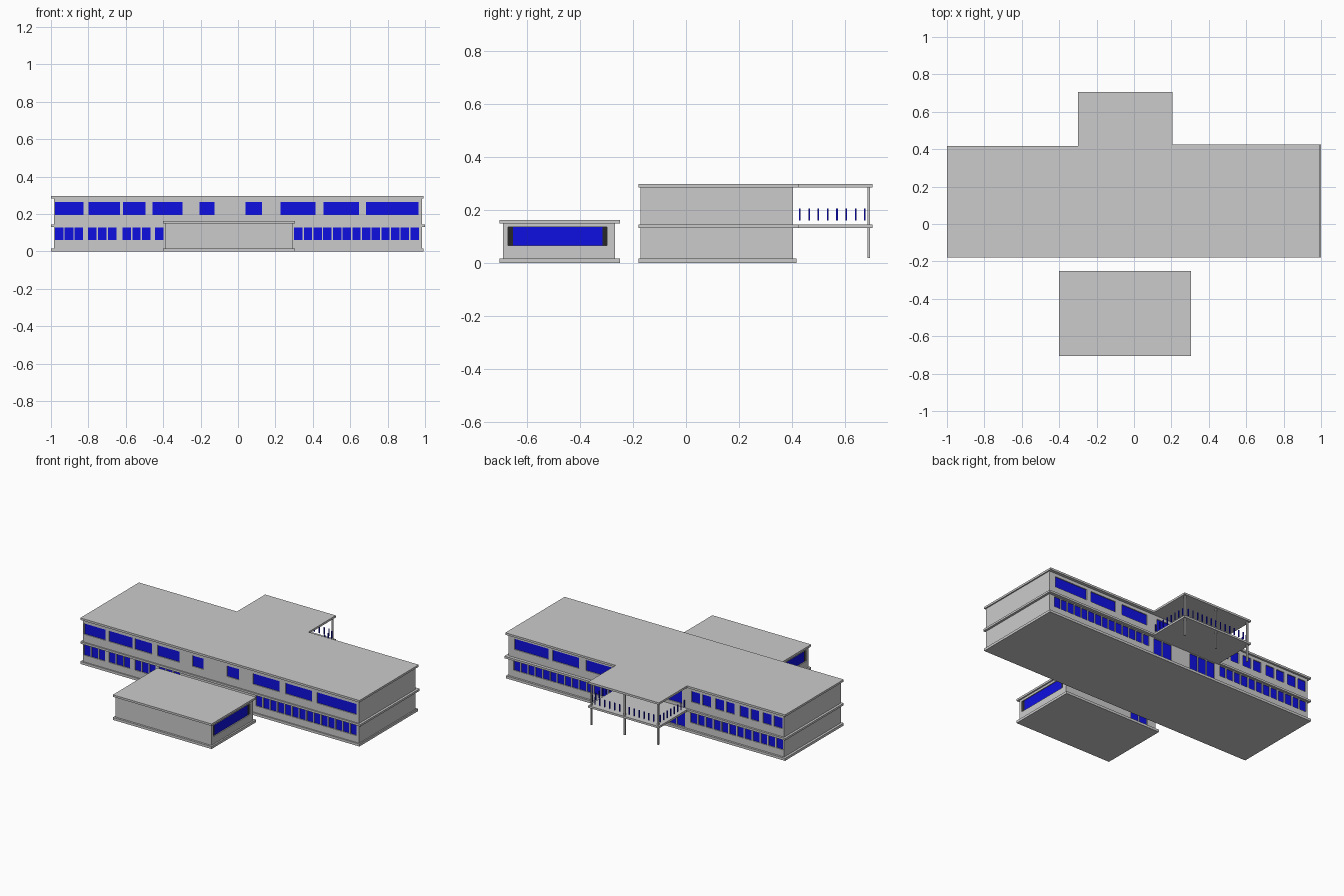
import bpy, bmesh

if "Cube" in bpy.data.objects:
    bpy.data.objects.remove(bpy.data.objects["Cube"])

blue = bpy.data.materials.new("window_blue")
blue.diffuse_color = (0.005, 0.005, 0.75, 1)
blue.use_nodes = True
blue.node_tree.nodes["Principled BSDF"].inputs["Base Color"].default_value = blue.diffuse_color
black = bpy.data.materials.new("frame_black")
black.diffuse_color = (0.02, 0.02, 0.02, 1)
black.use_nodes = True
black.node_tree.nodes["Principled BSDF"].inputs["Base Color"].default_value = black.diffuse_color


def boxes(name, spans, mat=None):
    """One object made of axis-aligned boxes (x0, x1, y0, y1, z0, z1)."""
    bm = bmesh.new()
    for x0, x1, y0, y1, z0, z1 in spans:
        vs = bmesh.ops.create_cube(bm, size=1)["verts"]
        for v in vs:
            v.co = (x1 if v.co.x > 0 else x0, y1 if v.co.y > 0 else y0, z1 if v.co.z > 0 else z0)
    me = bpy.data.meshes.new(name)
    bm.to_mesh(me)
    bm.free()
    ob = bpy.data.objects.new(name, me)
    bpy.context.collection.objects.link(ob)
    if mat:
        me.materials.append(mat)
    return ob


def slab(name, outline, z0, z1):
    """Flat plate extruded from a plan outline."""
    bm = bmesh.new()
    face = bm.faces.new([bm.verts.new((x, y, z0)) for x, y in outline])
    top = bmesh.ops.extrude_face_region(bm, geom=[face])["geom"]
    bmesh.ops.translate(bm, vec=(0, 0, z1 - z0), verts=[g for g in top if isinstance(g, bmesh.types.BMVert)])
    bmesh.ops.recalc_face_normals(bm, faces=bm.faces)
    me = bpy.data.meshes.new(name)
    bm.to_mesh(me)
    bm.free()
    bpy.context.collection.objects.link(bpy.data.objects.new(name, me))


def cut(wall, spans):
    """Cut window recesses into a wall block."""
    cutter = boxes("recess_cutter", spans)
    cutter.hide_render = True
    mod = wall.modifiers.new("recesses", "BOOLEAN")
    mod.object, mod.operation, mod.solver = cutter, "DIFFERENCE", "EXACT"
    bpy.context.view_layer.objects.active = wall
    bpy.ops.object.modifier_apply(modifier=mod.name)
    bpy.data.objects.remove(cutter)


def facade(y, d, rows):
    """Recess and glass boxes for a wall at y facing direction d."""
    rec, glass = [], []
    for spans, z0, z1 in rows:
        for x0, x1 in spans:
            rec.append((x0, x1, *sorted((y + d * 0.02, y - d * 0.012)), z0, z1))
            glass.append((x0, x1, *sorted((y - d * 0.006, y - d * 0.014)), z0, z1))
    return rec, glass


def panes(x0, x1, n, gap=0.007):
    w = (x1 - x0) / n
    return [(x0 + i * w + gap / 2, x0 + (i + 1) * w - gap / 2) for i in range(n)]


# Main floor plates: ground slab, middle slab with terrace, roof with canopy
def tee(x1):
    return [(-1, -0.18), (x1, -0.18), (x1, 0.425), (0.205, 0.425), (0.205, 0.705),
            (-0.3, 0.705), (-0.3, 0.418), (-1, 0.418)]


slab("ground_slab", [(-1, -0.18), (0.993, -0.18), (0.993, 0.418), (-1, 0.418)], 0, 0.016)
slab("middle_slab", tee(1.0), 0.131, 0.144)
slab("roof_slab", tee(0.993), 0.284, 0.297)

# Walls of both storeys
FY, BY = -0.172, 0.405
lower = boxes("lower_walls", [(-0.985, 0.985, FY, BY, 0.016, 0.131)])
upper = boxes("upper_walls", [(-0.985, 0.985, FY, BY, 0.144, 0.284)])

# Window layout per facade
front_upper = [(-0.978, -0.825), (-0.80, -0.632), (-0.614, -0.495), (-0.456, -0.297), (-0.205, -0.125),
               (0.041, 0.127), (0.228, 0.415), (0.458, 0.648), (0.684, 0.966)]
front_lower = (panes(-0.983, -0.824, 3) + panes(-0.805, -0.646, 3) + panes(-0.62, -0.465, 3)
               + panes(-0.447, -0.29, 3) + panes(0.245, 0.97, 14))
back_upper = [(0.7, 0.94), (0.48, 0.67), (0.24, 0.43)]
back_upper += [p for a in (-0.98, -0.815, -0.64, -0.47) for p in panes(a, a + 0.155, 2, 0.018)]
back_lower = panes(0.22, 0.95, 14) + panes(-0.98, -0.31, 12, 0.01)
doors = panes(0.05, 0.19, 2) + panes(-0.28, -0.085, 3)

Z_UP, Z_LOW = (0.195, 0.264), (0.06, 0.127)
fu, fug = facade(FY, -1, [(front_upper, *Z_UP)])
bu, bug = facade(BY, 1, [(back_upper, *Z_UP), (panes(-0.27, 0.18, 3, 0.03), 0.165, 0.264)])
fl, flg = facade(FY, -1, [(front_lower, *Z_LOW)])
bl, blg = facade(BY, 1, [(back_lower, *Z_LOW), (doors, 0.02, 0.127)])
cut(upper, fu + bu)
cut(lower, fl + bl)
boxes("front_upper_glass", fug, blue)
boxes("back_upper_glass", bug, blue)
boxes("front_lower_glass", flg, blue)
boxes("back_lower_glass", blg, blue)

# Terrace posts and railing bars
boxes("terrace_posts", [(x - 0.005, x + 0.005, 0.685, 0.695, z0, z1)
                        for x in (-0.285, -0.047, 0.192) for z0, z1 in ((0.018, 0.131), (0.144, 0.284))])
bars = [(x, 0.43 + 0.0351 * i) for i in range(8) for x in (-0.29, 0.195)]
bars += [(-0.255 + 0.035 * i, 0.692) for i in range(13)]
boxes("railing_bars", [(x - 0.003, x + 0.003, y - 0.003, y + 0.003, 0.159, 0.205) for x, y in bars], blue)

# Front annex
plan = [(-0.4, -0.705), (0.305, -0.705), (0.305, -0.25), (-0.4, -0.25)]
slab("annex_ground_slab", plan, 0, 0.016)
slab("annex_roof", plan, 0.149, 0.162)
annex = boxes("annex_walls", [(-0.39, 0.295, -0.692, -0.268, 0.016, 0.149)])
rec, door = facade(-0.268, 1, [(panes(-0.33, -0.2, 2), 0.02, 0.13)])
glass, frames = [], []
for x, d in ((0.295, 1), (-0.39, -1)):
    deep = sorted((x - d * 0.006, x - d * 0.014))
    rec.append((*sorted((x + d * 0.02, x - d * 0.012)), -0.672, -0.298, 0.065, 0.135))
    glass.append((*deep, -0.654, -0.316, 0.065, 0.135))
    frames += [(*deep, -0.672, -0.654, 0.065, 0.135), (*deep, -0.316, -0.298, 0.065, 0.135)]
cut(annex, rec)
boxes("annex_glass", glass, blue)
boxes("annex_door", door, blue)
boxes("annex_window_frames", frames, black)
